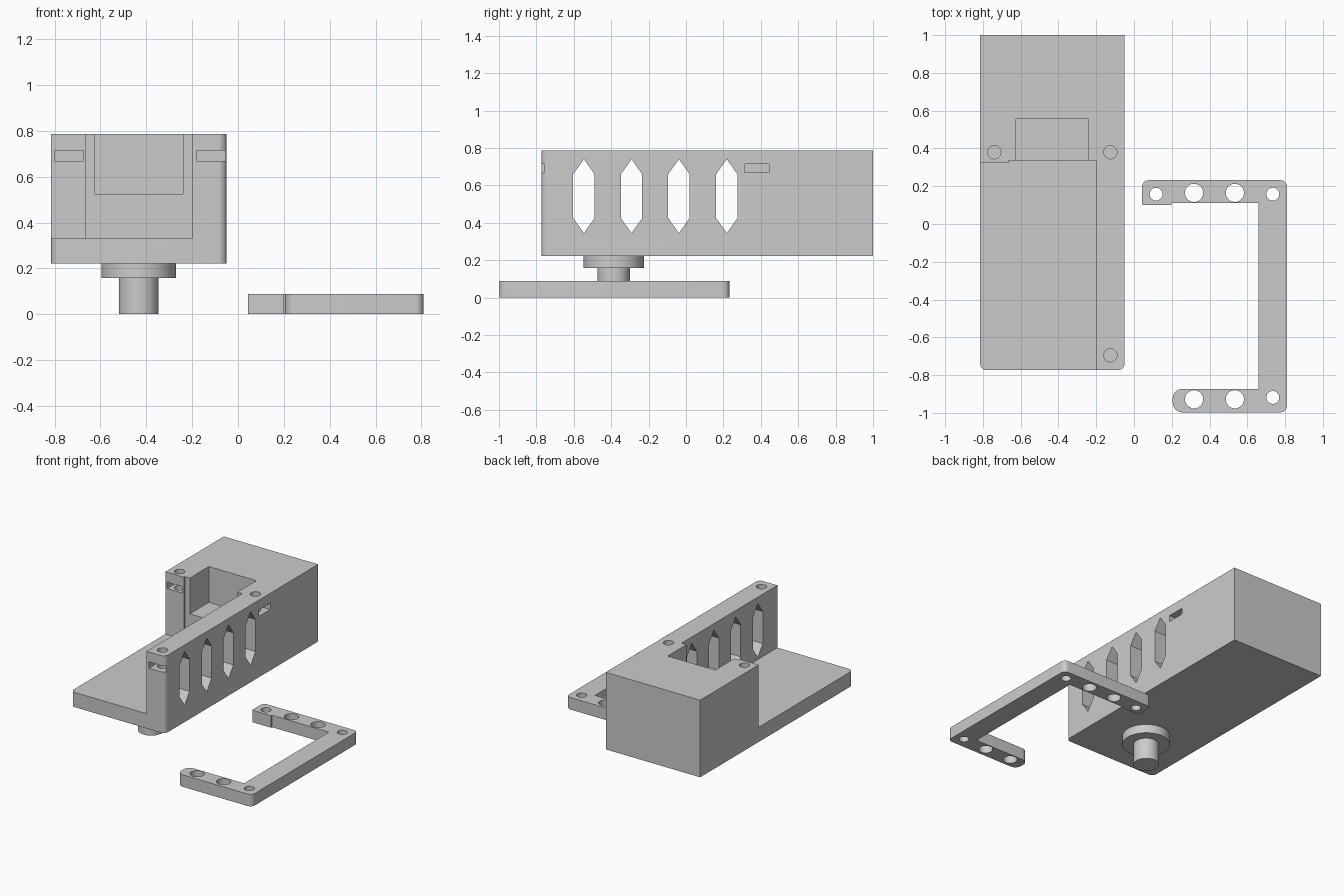
import bpy
import bmesh
from math import cos, sin, pi, radians
from mathutils import Vector, Matrix

cube = bpy.data.objects.get("Cube")
if cube:
    bpy.data.objects.remove(cube, do_unlink=True)

grey = bpy.data.materials.new("plain_grey")
grey.use_nodes = True
grey.diffuse_color = (0.6, 0.6, 0.6, 1)
grey.node_tree.nodes["Principled BSDF"].inputs["Base Color"].default_value = (0.6, 0.6, 0.6, 1)


def rounded(corners, steps=8):
    """Outline from (x, y, radius) right-angled corners."""
    out = []
    for i, (x, y, r) in enumerate(corners):
        p = Vector((x, y))
        if r == 0:
            out.append(p)
            continue
        d1 = (Vector(corners[i - 1][:2]) - p).normalized()
        d2 = (Vector(corners[(i + 1) % len(corners)][:2]) - p).normalized()
        centre = p + r * (d1 + d2)
        for k in range(steps + 1):
            t = k / steps * pi / 2
            out.append(centre - r * (d2 * cos(t) + d1 * sin(t)))
    return out


def circle(x, y, r, n=48):
    return [(x + r * cos(2 * pi * k / n), y + r * sin(2 * pi * k / n)) for k in range(n)]


def rect(x0, x1, y0, y1):
    return [(x0, y0), (x1, y0), (x1, y1), (x0, y1)]


def prism(name, outline, low, high, along_x=False):
    """Extrude an outline upward, or a y-z outline along x."""
    bm = bmesh.new()
    face = bm.faces.new([bm.verts.new((p[0], p[1], low)) for p in outline])
    new = bmesh.ops.extrude_face_region(bm, geom=[face])["geom"]
    bmesh.ops.translate(bm, vec=(0, 0, high - low),
                        verts=[v for v in new if isinstance(v, bmesh.types.BMVert)])
    if along_x:
        cycle = Matrix(((0, 0, 1), (1, 0, 0), (0, 1, 0))).to_4x4()
        bmesh.ops.transform(bm, matrix=cycle, verts=bm.verts)
    bmesh.ops.recalc_face_normals(bm, faces=bm.faces)
    mesh = bpy.data.meshes.new(name)
    bm.to_mesh(mesh)
    bm.free()
    mesh.materials.append(grey)
    obj = bpy.data.objects.new(name, mesh)
    bpy.context.collection.objects.link(obj)
    return obj


def activate(obj):
    bpy.ops.object.select_all(action="DESELECT")
    obj.select_set(True)
    bpy.context.view_layer.objects.active = obj


def cut(obj, cutters):
    activate(obj)
    for c in cutters:
        c.hide_render = True
        mod = obj.modifiers.new("cut", "BOOLEAN")
        mod.operation = "DIFFERENCE"
        mod.solver = "EXACT"
        mod.object = c
        bpy.ops.object.modifier_apply(modifier=mod.name)
        bpy.data.objects.remove(c, do_unlink=True)


def smooth(obj):
    activate(obj)
    bpy.ops.object.shade_smooth_by_angle(angle=radians(30))


# Housing block, rounded at its two front corners
LEFT, RIGHT, FRONT, BACK = -0.05, -0.815, -0.773, 1.0
BOTTOM, FLOOR, TOP = 0.222, 0.33, 0.787
R = 0.035
body = prism("housing", rounded([(RIGHT, FRONT, R), (LEFT, FRONT, R),
                                 (LEFT, BACK, 0), (RIGHT, BACK, 0)]), BOTTOM, TOP)

# Open bay above the base plate, and the shelf pocket in the rear block
bay = [(-1, -1), (-0.2, -1), (-0.2, 0.335), (-0.665, 0.335), (-0.665, 0.323), (-1, 0.323)]
cutters = [prism("bay_cutter", bay, FLOOR, 1),
           prism("pocket_cutter", rect(-0.625, -0.24, 0.2, 0.555), 0.525, 1)]

# Pointed windows through the side wall
for y in (-0.546, -0.291, -0.038, 0.218):
    w = 0.057
    hexagon = [(y, 0.345), (y + w, 0.425), (y + w, 0.66),
               (y, 0.74), (y - w, 0.66), (y - w, 0.425)]
    cutters.append(prism("window_cutter", hexagon, -0.3, 0.1, along_x=True))

# Nut slots and the screw holes above them
for slot in ((-0.8, -0.675, 0.2, 0.445), (-0.18, -0.055, -0.9, -0.635), (-0.19, 0.1, 0.315, 0.445)):
    cutters.append(prism("slot_cutter", rect(*slot), 0.668, 0.714))
for x, y in ((-0.74, 0.38), (-0.125, 0.38), (-0.125, -0.695)):
    cutters.append(prism("screw_cutter", circle(x, y, 0.035), 0.6, 1))
cut(body, cutters)
smooth(body)

# Stepped peg under the housing
for name, radius, low, high in (("peg_collar", 0.162, 0.157, BOTTOM),
                                ("peg_stem", 0.087, 0, 0.157)):
    smooth(prism(name, circle(-0.433, -0.387, radius, 64), low, high))

# Loose U-shaped clamp bracket
outline = rounded([(0.205, -0.997, 0.05), (0.81, -0.997, R), (0.81, 0.232, R),
                   (0.043, 0.232, R), (0.043, 0.1, 0.008), (0.198, 0.1, 0),
                   (0.198, 0.11, 0), (0.66, 0.11, 0), (0.66, -0.873, 0),
                   (0.205, -0.873, 0.05)])
bracket = prism("clamp_bracket", outline, 0, 0.088)
holes = [(0.117, 0.158, 0.034), (0.735, 0.158, 0.034), (0.735, -0.918, 0.034)]
holes += [(x, y, 0.048) for x in (0.318, 0.534) for y in (0.165, -0.928)]
cut(bracket, [prism("hole_cutter", circle(*h), -0.1, 0.2) for h in holes])
smooth(bracket)
